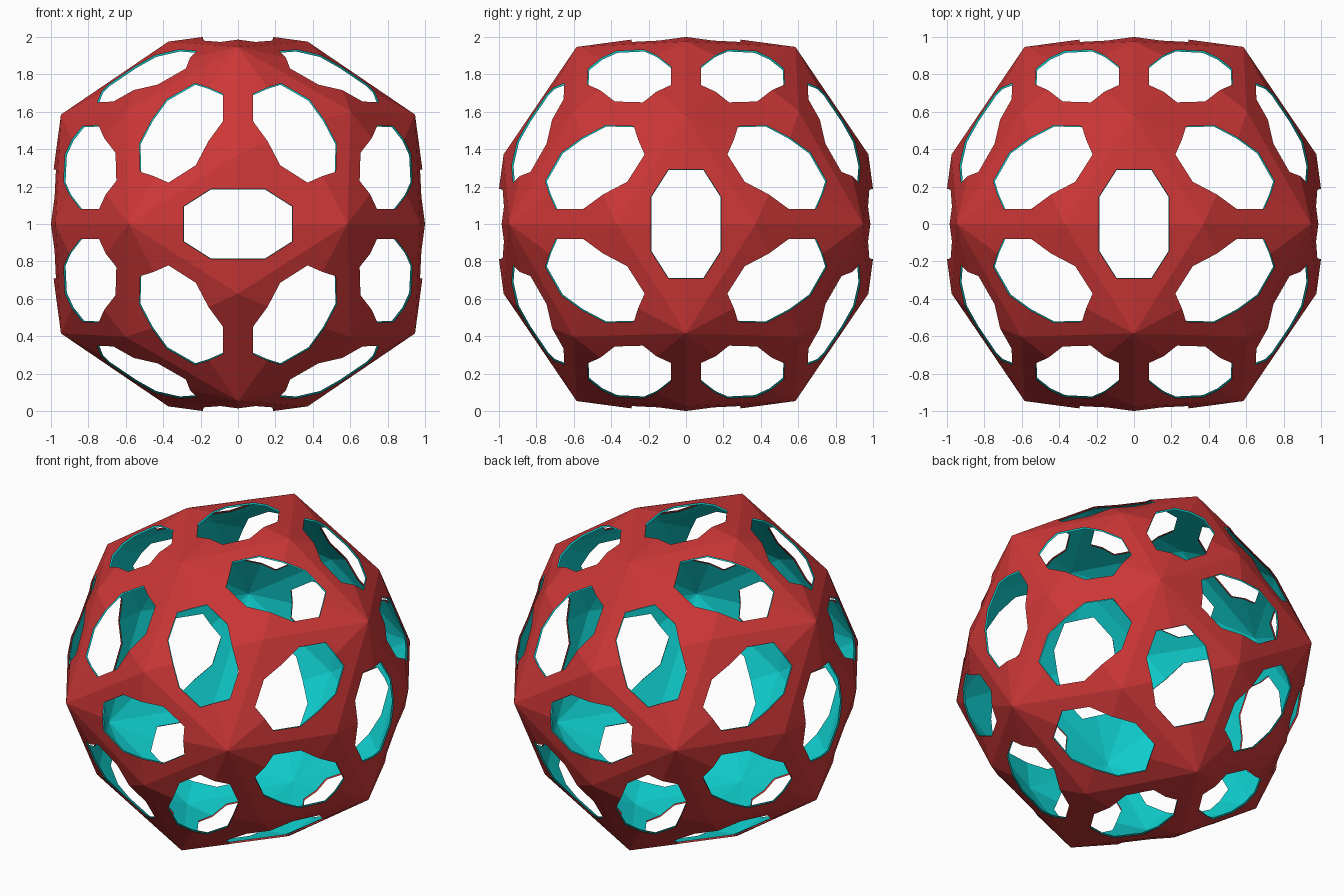
import bpy, bmesh
from itertools import combinations, permutations
from mathutils import Vector

if "Cube" in bpy.data.objects:
    bpy.data.objects.remove(bpy.data.objects["Cube"])

PHI = (1 + 5 ** 0.5) / 2
# radii of the five-fold, three-fold and two-fold corners of the 120-sided solid
R5, R3, R2 = 1.1128, 1.0438, 1.025
CENTRE = Vector((0, 0, 1))

# twelve five-fold corners
corners = []
for s in (1, -1):
    for t in (PHI, -PHI):
        corners += [Vector((s, t, 0)), Vector((0, s, t)), Vector((t, 0, s))]


def panels():
    """The 120 flat panels, each with its share of an opening cut away."""
    for tri in combinations(corners, 3):
        if any((p - q).length > 2.1 for p, q in combinations(tri, 2)):
            continue
        b = (tri[0] + tri[1] + tri[2]).normalized() * R3
        for p, q, _ in permutations(tri):
            a = p.normalized() * R5
            c = (p + q).normalized() * R2
            near_a = a * 0.5 + b * 0.25 + c * 0.25
            near_b = a * 0.25 + b * 0.5 + c * 0.25
            yield [a, b, (b + c) / 2, near_b, near_a, (a + c) / 2]


def make_shell(name, scale, facing, colour):
    bm = bmesh.new()
    for points in panels():
        # panels stay separate, so every panel keeps its own outline
        f = bm.faces.new([bm.verts.new(p * scale + CENTRE) for p in points])
        f.normal_update()
        if f.normal.dot(points[0]) * facing < 0:
            f.normal_flip()
    mesh = bpy.data.meshes.new(name)
    bm.to_mesh(mesh)
    bm.free()
    mat = bpy.data.materials.new(name + "_colour")
    mat.diffuse_color = (*colour, 1)
    mat.use_nodes = True
    mat.node_tree.nodes["Principled BSDF"].inputs["Base Color"].default_value = mat.diffuse_color
    mesh.materials.append(mat)
    obj = bpy.data.objects.new(name, mesh)
    bpy.context.collection.objects.link(obj)


# red outside skin and teal lining
make_shell("outer_shell", 1.0, 1, (0.61, 0.038, 0.038))
make_shell("inner_lining", 0.99, -1, (0.005, 0.61, 0.61))
